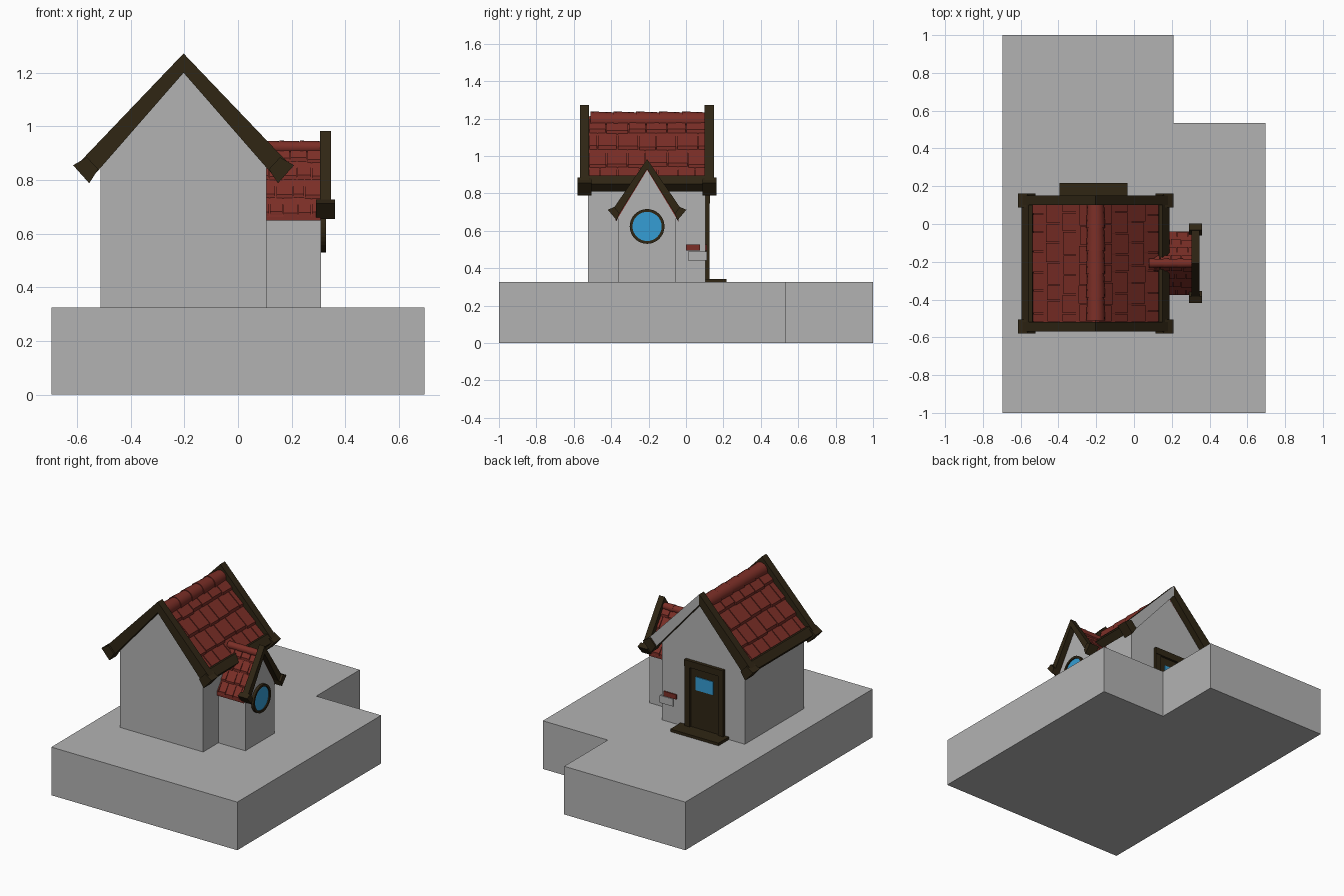
import bpy, bmesh, math, random
from mathutils import Matrix

if "Cube" in bpy.data.objects:
    bpy.data.objects.remove(bpy.data.objects["Cube"])

random.seed(4)


def mat(name, r, g, b):
    m = bpy.data.materials.new(name)
    m.diffuse_color = (r, g, b, 1)
    m.use_nodes = True
    m.node_tree.nodes["Principled BSDF"].inputs["Base Color"].default_value = m.diffuse_color
    return m


GREY = mat("stone_grey", 0.45, 0.45, 0.45)
RED = mat("tile_red", 0.2, 0.028, 0.02)
BROWN = mat("dark_wood", 0.029, 0.019, 0.007)
BLUE = mat("window_blue", 0.035, 0.34, 0.66)


def finish(bm, name, *mats):
    bmesh.ops.recalc_face_normals(bm, faces=bm.faces)
    me = bpy.data.meshes.new(name)
    bm.to_mesh(me)
    bm.free()
    for m in mats:
        me.materials.append(m)
    ob = bpy.data.objects.new(name, me)
    bpy.context.collection.objects.link(ob)
    return ob


def add_prism(bm, pts, a0, a1, place):
    """Extrude a (u, v) outline from a0 to a1; place(u, v, a) gives xyz."""
    lo = [bm.verts.new(place(u, v, a0)) for u, v in pts]
    hi = [bm.verts.new(place(u, v, a1)) for u, v in pts]
    bm.faces.new(lo)
    bm.faces.new(hi)
    n = len(pts)
    for i in range(n):
        bm.faces.new((lo[i], lo[(i + 1) % n], hi[(i + 1) % n], hi[i]))


def along_z(u, v, a): return (u, v, a)
def along_y(u, v, a): return (u, a, v)
def along_x(u, v, a): return (a, u, v)


def prism(name, pts, a0, a1, place, m):
    bm = bmesh.new()
    add_prism(bm, pts, a0, a1, place)
    return finish(bm, name, m)


def box(name, x0, x1, y0, y1, z0, z1, m):
    return prism(name, [(x0, y0), (x1, y0), (x1, y1), (x0, y1)], z0, z1, along_z, m)


def side_pts(c, s, pts):
    return [(c + s * d, z) for d, z in pts]


def tiles(name, place, c, top, slope, reach, rows, a0, a1, count, thick, gap):
    """Staggered tiles on both slopes over a continuous underlay."""
    bm = bmesh.new()
    for s in (-1, 1):
        add_prism(bm, side_pts(c, s, [(0, top - thick), (reach, top - thick - slope * reach),
                  (reach, top - 2 * thick - slope * reach), (0, top - 2 * thick)]), a0, a1, place)
        for r in range(rows):
            d0, d1 = reach * r / rows, reach * (r + 1) / rows
            step = (a1 - a0) / count
            cuts = [a0] + [a0 + step * (i + (0.5 if r % 2 else 1) + random.uniform(-.13, .13))
                           for i in range(count if r % 2 else count - 1)] + [a1]
            for p, q in zip(cuts, cuts[1:]):
                e = d1 + random.uniform(-.06, .06) * reach / rows
                add_prism(bm, side_pts(c, s, [
                    (d0, top - thick * .8 - slope * d0), (e, top - slope * e),
                    (e, top - 1.5 * thick - slope * e), (d0, top - 1.5 * thick - slope * d0)]),
                    p + gap, q - gap, place)
    return finish(bm, name, RED)


def ridge(name, start, end, radius, count, axis):
    """Row of slightly tapered round caps."""
    bm = bmesh.new()
    (x0, y0, z), (x1, y1, _) = start, end
    rot = Matrix.Rotation(math.pi / 2, 4, 'Y') if axis == 'x' else Matrix.Rotation(-math.pi / 2, 4, 'X')
    length = (math.hypot(x1 - x0, y1 - y0)) / count
    for i in range(count):
        t = (i + .5) / count
        loc = Matrix.Translation((x0 + (x1 - x0) * t, y0 + (y1 - y0) * t, z))
        bmesh.ops.create_cone(bm, cap_ends=True, segments=16, radius1=radius, radius2=radius * .9,
                              depth=length, matrix=loc @ rot)
    ob = finish(bm, name, RED)
    for p in ob.data.polygons:
        p.use_smooth = len(p.vertices) == 4
    ob.data.set_sharp_from_angle(angle=math.radians(40))


# L-shaped base
prism("base", [(-.695, -1), (.695, -1), (.695, .535), (.21, .535), (.21, 1), (-.695, 1)],
      0, .325, along_z, GREY)

# main house walls
CX = -.203
prism("house_walls", [(CX - .31, .325), (CX + .31, .325), (CX + .31, .86), (CX, 1.2), (CX - .31, .86)],
      -.525, .105, along_y, GREY)

# main roof tiles and ridge
tiles("main_roof_tiles", along_y, CX, 1.232, 1.05, .345, 4, -.52, .105, 6, .022, .003)
ridge("main_ridge_caps", (CX, -.51, 1.188), (CX, .1, 1.188), .05, 5, 'y')

# gable beams, with thicker ends, and eave beams
ARM = [(0, 1.272), (.37, .885), (.395, .86), (.35, .80), (.31, .845), (0, 1.2)]
KNOB = [(.36, .885), (.412, .855), (.352, .788), (.318, .84)]
EAVE = [(.335, .89), (.355, .895), (.392, .85), (.355, .81), (.325, .84)]
for s, side in ((-1, "left"), (1, "right")):
    for y0, y1, end in ((-.568, -.518, "front"), (.1, .15, "back")):
        beam = prism(f"gable_beam_{end}_{side}", side_pts(CX, s, ARM), y0, y1, along_y, BROWN)
        prism(f"beam_end_{end}_{side}", side_pts(CX, s, KNOB), y0 - .012, y1 + .012, along_y, BROWN)
        if end == "back" and s == 1:
            # this beam is faced in grey at the rear
            beam.data.materials.append(GREY)
            for p in beam.data.polygons:
                if p.normal.y > .9:
                    p.material_index = 1
    prism(f"eave_beam_{side}", side_pts(CX, s, EAVE), -.53, .11, along_y, BROWN)

# dormer walls, tiles, ridge
CY = -.208
prism("dormer_walls", [(CY - .155, .325), (CY + .155, .325), (CY + .155, .67), (CY, .925), (CY - .155, .67)],
      .0, .309, along_x, GREY)
tiles("dormer_roof_tiles", along_x, CY, .948, 1.6, .167, 4, .09, .307, 4, .016, .002)
ridge("dormer_ridge_caps", (.08, CY, .922), (.306, CY, .922), .025, 3, 'x')

# dormer gable beams
D_ARM = [(0, .983), (.178, .722), (.2, .705), (.165, .665), (.145, .695), (0, .93)]
D_KNOB = [(.175, .727), (.21, .712), (.162, .655), (.148, .692)]
for s, side in ((-1, "front"), (1, "back")):
    prism(f"dormer_beam_{side}", side_pts(CY, s, D_ARM), .305, .346, along_x, BROWN)
    prism(f"dormer_beam_end_{side}", side_pts(CY, s, D_KNOB), .29, .361, along_x, BROWN)

# round window: rim with recessed glass
bm = bmesh.new()
bmesh.ops.create_cone(bm, cap_ends=True, segments=32, radius1=.093, radius2=.093, depth=.027,
                      matrix=Matrix.Translation((.3145, CY, .623)) @ Matrix.Rotation(math.pi / 2, 4, 'Y'))
bm.normal_update()
cap = [f for f in bm.faces if f.normal.x > .9]
bmesh.ops.inset_region(bm, faces=cap, thickness=.015)
glass = bmesh.ops.extrude_discrete_faces(bm, faces=cap)['faces']
for f in glass:
    f.material_index = 1
    bmesh.ops.translate(bm, verts=f.verts, vec=(-.008, 0, 0))
finish(bm, "round_window", BROWN, BLUE)

# back door: frame, recessed panel, pane and step
DX = -.22
box("door_panel", DX - .11, DX + .11, .1, .113, .34, .755, BROWN)
for s, side in ((-1, "left"), (1, "right")):
    x = DX + s * .125
    box(f"door_post_{side}", x - .02, x + .02, .1, .125, .325, .75, BROWN)
box("door_lintel", DX - .145, DX + .145, .1, .128, .745, .79, BROWN)
box("door_pane", DX - .065, DX + .065, .112, .118, .6, .69, BLUE)
box("door_step", -.394, -.034, .1, .216, .32, .343, BROWN)

# loose bricks at the back right corner
box("grey_brick", .02, .118, .01, .112, .44, .49, GREY)
box("red_brick", -.005, .09, .08, .113, .494, .526, RED)
box("red_brick_side", .09, .116, .0, .075, .494, .526, RED)
